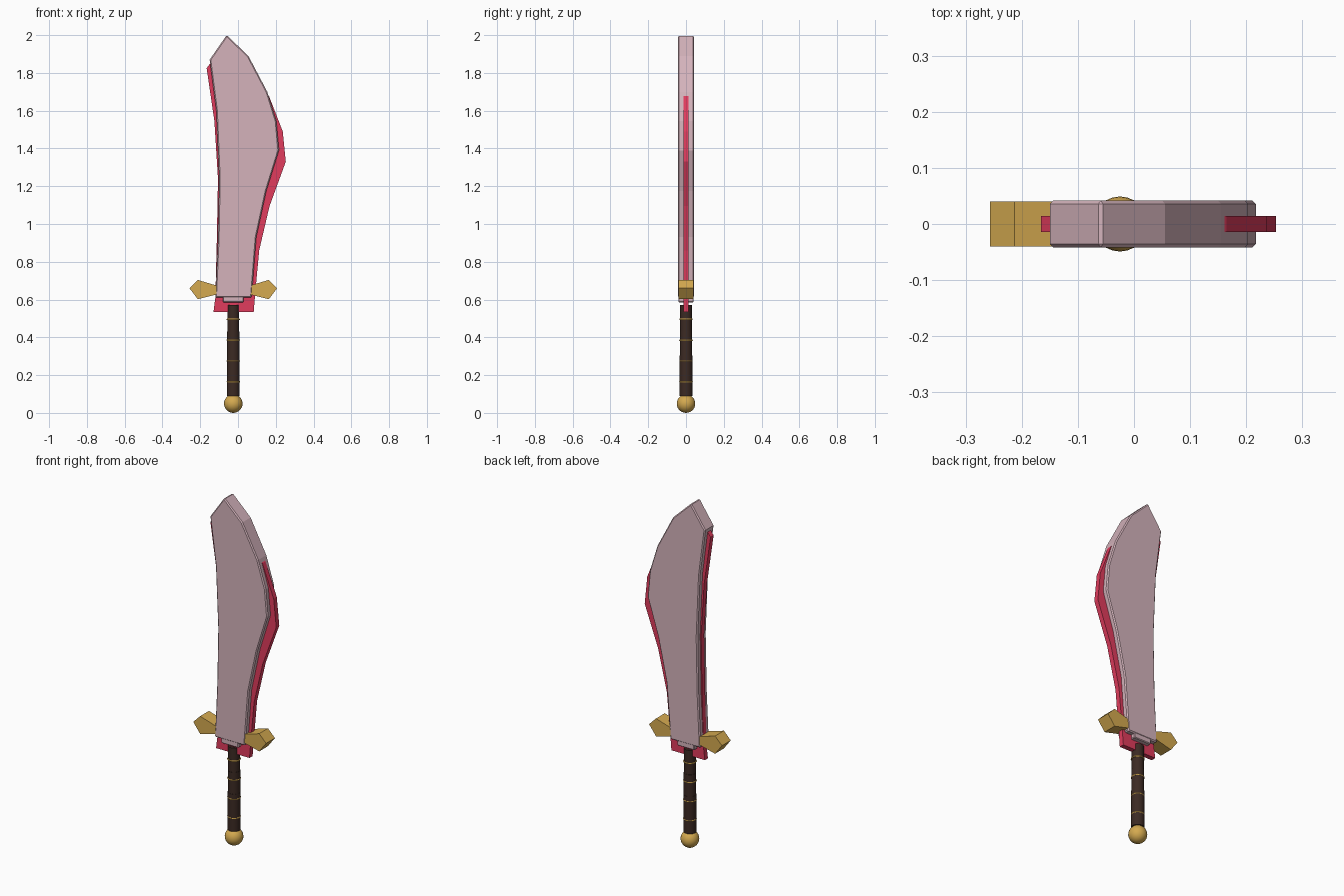
import bpy, bmesh, math

if "Cube" in bpy.data.objects:
    bpy.data.objects.remove(bpy.data.objects["Cube"])

CX = -0.025  # axis of the grip


def material(name, rgb):
    m = bpy.data.materials.new(name)
    m.diffuse_color = (*rgb, 1)
    m.use_nodes = True
    m.node_tree.nodes["Principled BSDF"].inputs["Base Color"].default_value = m.diffuse_color
    return m


STEEL = material("pale_pink_steel", (0.66, 0.45, 0.50))
RED = material("red_edge", (0.75, 0.045, 0.11))
GOLD = material("gold", (0.66, 0.40, 0.08))
WOOD = material("dark_grip", (0.045, 0.023, 0.017))


def plate(name, outline, half, mat, bevel=0):
    """Extrude an x-z outline symmetrically along y."""
    bm = bmesh.new()
    face = bm.faces.new([bm.verts.new((x, -half, z)) for x, z in outline])
    ext = bmesh.ops.extrude_face_region(bm, geom=[face])
    verts = [g for g in ext["geom"] if isinstance(g, bmesh.types.BMVert)]
    bmesh.ops.translate(bm, verts=verts, vec=(0, 2 * half, 0))
    bmesh.ops.recalc_face_normals(bm, faces=bm.faces)
    me = bpy.data.meshes.new(name)
    bm.to_mesh(me)
    bm.free()
    ob = bpy.data.objects.new(name, me)
    bpy.context.collection.objects.link(ob)
    me.materials.append(mat)
    if bevel:
        mod = ob.modifiers.new("bevel", "BEVEL")
        mod.width = bevel
        mod.segments = 1
        mod.limit_method = "ANGLE"
        mod.angle_limit = math.radians(60)
    return ob


def finish(name, mat):
    ob = bpy.context.object
    ob.name = name
    ob.data.materials.append(mat)
    bpy.ops.object.shade_smooth_by_angle(angle=math.radians(40))
    return ob


def cylinder(name, r, z0, z1, mat):
    bpy.ops.mesh.primitive_cylinder_add(vertices=24, radius=r, depth=z1 - z0,
                                        location=(CX, 0, (z0 + z1) / 2))
    return finish(name, mat)


# Thick blade body
plate("blade", [
    (-0.12, 0.61), (0.072, 0.61), (0.097, 0.93), (0.15, 1.175), (0.217, 1.39),
    (0.203, 1.545), (0.155, 1.70), (0.055, 1.89), (-0.06, 2.0), (-0.15, 1.87),
    (-0.115, 1.60), (-0.10, 1.24), (-0.106, 0.92)], 0.042, STEEL, 0.006)

# Thin red core showing along the cutting edge, spine and base
plate("red_core", [
    (-0.13, 0.533), (0.083, 0.533), (0.09, 0.62), (0.112, 0.86), (0.167, 1.095),
    (0.253, 1.33), (0.237, 1.49), (0.165, 1.675), (0.05, 1.80), (-0.14, 1.86),
    (-0.166, 1.825), (-0.125, 1.545), (-0.106, 1.24), (-0.112, 0.92),
    (-0.12, 0.61)], 0.014, RED)

# Collar below the blade
plate("blade_collar", [(-0.08, 0.585), (0.03, 0.585), (0.03, 0.63), (-0.08, 0.63)],
      0.04, STEEL, 0.004)

# Mirrored guard arms
arm = [(0.075, 0.63), (0.188, 0.602), (0.232, 0.66), (0.188, 0.704), (0.075, 0.67)]
for side, s in (("left", -1), ("right", 1)):
    plate("guard_" + side, [(CX + s * x, z) for x, z in arm], 0.04, GOLD)

# Grip in stacked sections
for i, (z0, z1, r) in enumerate([(0.09, 0.305, 0.034), (0.295, 0.43, 0.033),
                                 (0.425, 0.57, 0.031)]):
    cylinder(f"grip_section_{i + 1}", r, z0, z1, WOOD)

# Gold wire rings
for i, z in enumerate((0.165, 0.275, 0.385, 0.495)):
    bpy.ops.mesh.primitive_torus_add(major_radius=0.032, minor_radius=0.004,
                                     major_segments=24, minor_segments=6,
                                     location=(CX, 0, z))
    finish(f"grip_ring_{i + 1}", GOLD)

# Ball pommel
bpy.ops.mesh.primitive_uv_sphere_add(segments=24, ring_count=14, radius=0.049,
                                     location=(CX, 0, 0.049))
finish("pommel", GOLD)
